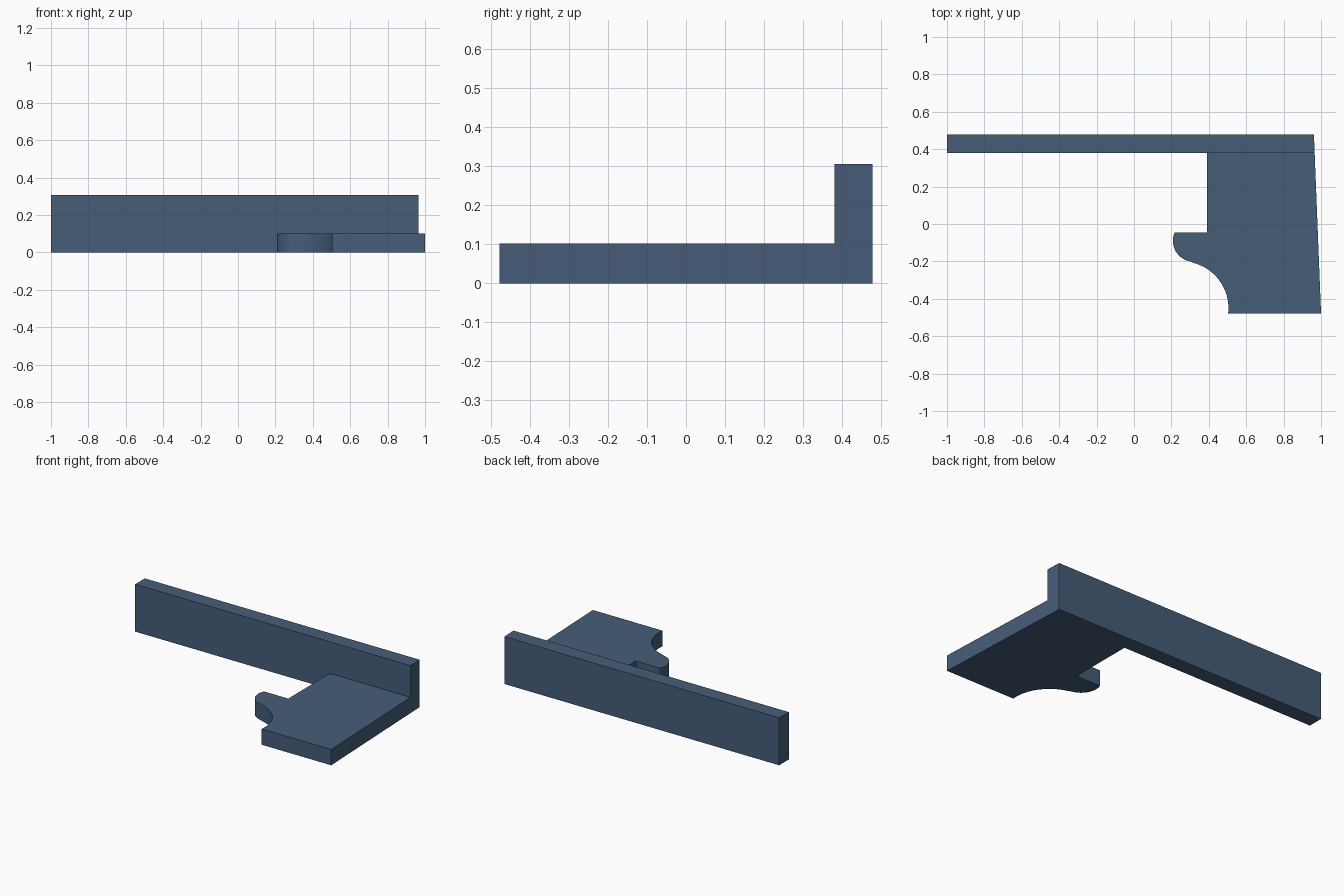
import bpy, bmesh
from math import cos, sin, radians

if "Cube" in bpy.data.objects:
    bpy.data.objects.remove(bpy.data.objects["Cube"])

Y = 0.478            # half depth
WALL_Y = 0.38        # front of the upright wall
BASE_H, WALL_H = 0.102, 0.306


def arc(cx, cy, r, a0, a1, n):
    return [(cx + r * cos(radians(a0 + (a1 - a0) * i / n)),
             cy + r * sin(radians(a0 + (a1 - a0) * i / n))) for i in range(n + 1)]


def right_x(y):
    # slightly slanted right side
    return 1 - 0.038 * (y + Y) / (2 * Y)


bm = bmesh.new()


def vert(p):
    return bm.verts.new((p[0], p[1], 0))


def raise_faces(faces, height):
    geom = bmesh.ops.extrude_face_region(bm, geom=faces)["geom"]
    verts = [g for g in geom if isinstance(g, bmesh.types.BMVert)]
    bmesh.ops.translate(bm, verts=verts, vec=(0, 0, height))
    return [g for g in geom if isinstance(g, bmesh.types.BMFace)]


# Footprint: plate with rounded lug and concave cut-out, sharing an edge with the wall strip
lug = arc(0.32, -0.09, 0.112, 156.3, 259.8, 20)
cutout = arc(0.255, -0.45, 0.25, 79.8, -6.4, 20)[1:]
inner, outer = vert((0.39, WALL_Y)), vert((right_x(WALL_Y), WALL_Y))
plate = bm.faces.new([inner] + [vert(p) for p in [(0.39, -0.045)] + lug + cutout + [(1, -Y)]] + [outer])
strip = bm.faces.new([vert((-1, WALL_Y)), inner, outer, vert((right_x(Y), Y)), vert((-1, Y))])

# Raise the whole footprint, then the wall on its own
tops = raise_faces([plate, strip], BASE_H)
wall_top = max(tops, key=lambda f: f.calc_center_median().y)
raise_faces([wall_top], WALL_H - BASE_H)

# Merge flat neighbours into clean faces
bmesh.ops.recalc_face_normals(bm, faces=bm.faces[:])
bmesh.ops.dissolve_limit(bm, angle_limit=radians(0.2), verts=bm.verts[:], edges=bm.edges[:])
bmesh.ops.recalc_face_normals(bm, faces=bm.faces[:])

mesh = bpy.data.meshes.new("wall_with_base_plate")
bm.to_mesh(mesh)
bm.free()
obj = bpy.data.objects.new("wall_with_base_plate", mesh)
bpy.context.collection.objects.link(obj)

# Smooth arcs, sharp corners
bpy.context.view_layer.objects.active = obj
obj.select_set(True)
bpy.ops.object.shade_smooth_by_angle(angle=radians(25))

# Slate blue finish
mat = bpy.data.materials.new("slate_blue")
mat.diffuse_color = (0.06, 0.11, 0.19, 1)
mat.use_nodes = True
mat.node_tree.nodes["Principled BSDF"].inputs["Base Color"].default_value = mat.diffuse_color
mesh.materials.append(mat)
